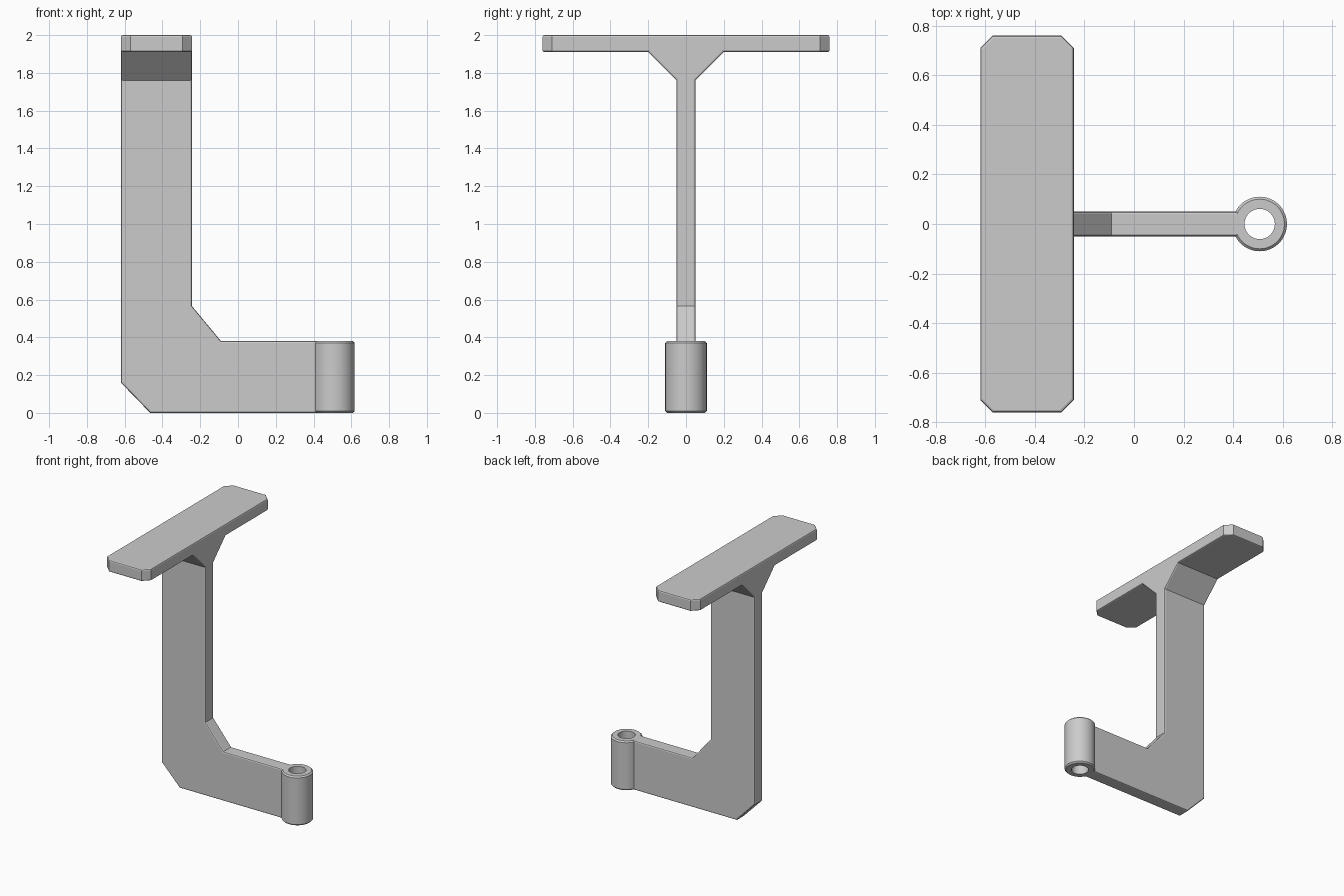
import bpy, bmesh, math
from mathutils import Vector

if "Cube" in bpy.data.objects:
    bpy.data.objects.remove(bpy.data.objects["Cube"])

# Single matte grey
grey = bpy.data.materials.new("plain_grey")
grey.use_nodes = True
color = (0.6, 0.6, 0.6, 1)
grey.diffuse_color = color
grey.node_tree.nodes["Principled BSDF"].inputs["Base Color"].default_value = color

LEFT, RIGHT = -0.62, -0.243   # width of the post and plate
HALF = 0.05                   # half thickness of the web
BEVEL = 0.01


def finish(name, bm):
    bmesh.ops.recalc_face_normals(bm, faces=bm.faces)
    mesh = bpy.data.meshes.new(name)
    bm.to_mesh(mesh)
    bm.free()
    mesh.materials.append(grey)
    obj = bpy.data.objects.new(name, mesh)
    bpy.context.collection.objects.link(obj)
    return obj


def prism(name, points, axis, start, end):
    """Extrude a 2D outline along an axis and soften the rims of both caps."""
    bm = bmesh.new()

    def place(a, b):
        co = [a, b]
        co.insert(axis, start)
        return bm.verts.new(co)

    face = bm.faces.new([place(a, b) for a, b in points])
    out = bmesh.ops.extrude_face_region(bm, geom=[face])
    step = Vector((0, 0, 0))
    step[axis] = end - start
    moved = [v for v in out["geom"] if isinstance(v, bmesh.types.BMVert)]
    bmesh.ops.translate(bm, verts=moved, vec=step)
    rims = [e for e in bm.edges
            if abs(e.verts[0].co[axis] - e.verts[1].co[axis]) < 1e-5]
    bmesh.ops.bevel(bm, geom=rims, offset=BEVEL, segments=2,
                    profile=0.5, affect='EDGES')
    return finish(name, bm)


# L-shaped web: upright post, cut heel, inner brace and lower arm
prism("bracket_arm",
      [(LEFT, 1.95), (LEFT, 0.16), (-0.465, 0), (0.43, 0), (0.43, 0.38),
       (-0.09, 0.38), (RIGHT, 0.565), (RIGHT, 1.95)], 1, -HALF, HALF)

# Flared gusset under the plate
prism("gusset",
      [(-HALF, 1.76), (HALF, 1.76), (0.2, 1.91), (0.2, 1.93),
       (-0.2, 1.93), (-0.2, 1.91)], 0, LEFT, RIGHT)

# Top plate with clipped corners
cut, depth = 0.05, 0.76
prism("top_plate",
      [(LEFT + cut, -depth), (RIGHT - cut, -depth), (RIGHT, cut - depth),
       (RIGHT, depth - cut), (RIGHT - cut, depth), (LEFT + cut, depth),
       (LEFT, depth - cut), (LEFT, cut - depth)], 2, 1.91, 2)

# Hollow sleeve at the end of the arm, a lathed ring section
inner, outer, height = 0.061, 0.11, 0.38
section = [(inner, 0), (outer - BEVEL, 0), (outer, BEVEL),
           (outer, height - BEVEL), (outer - BEVEL, height), (inner, height)]
bm = bmesh.new()
ring = [bm.verts.new((r, 0, z)) for r, z in section]
edges = [bm.edges.new((ring[i - 1], ring[i])) for i in range(len(ring))]
bmesh.ops.spin(bm, geom=ring + edges, cent=(0, 0, 0), axis=(0, 0, 1),
               angle=math.tau, steps=64)
bmesh.ops.remove_doubles(bm, verts=bm.verts, dist=1e-4)
sleeve = finish("end_sleeve", bm)
sleeve.location.x = 0.507

# Smooth the sleeve and rims while keeping real corners crisp
bpy.ops.object.select_all(action='DESELECT')
sleeve.select_set(True)
bpy.context.view_layer.objects.active = sleeve
bpy.ops.object.shade_smooth_by_angle(angle=math.radians(30))
